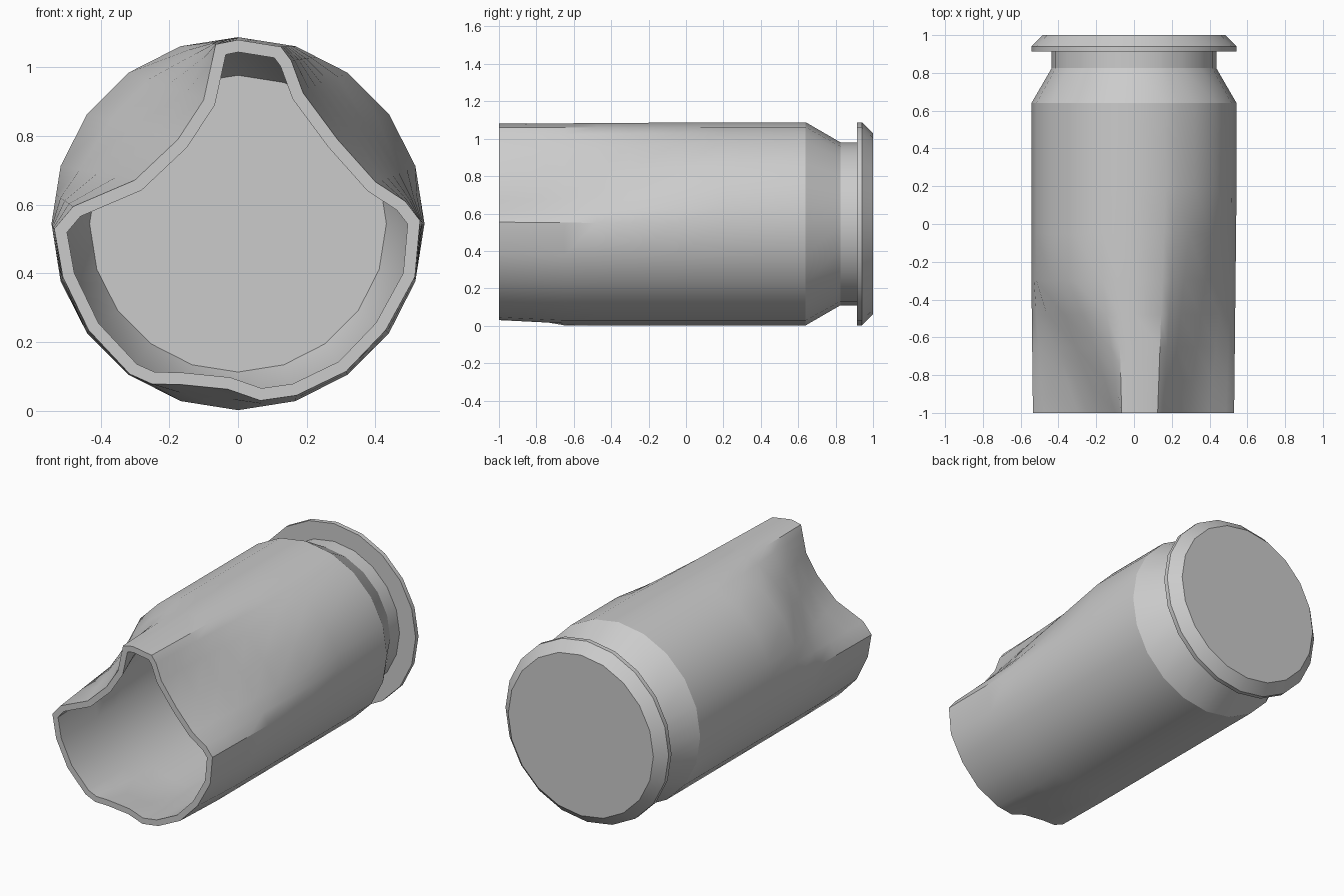
import bpy, bmesh, math
from mathutils import Vector

if "Cube" in bpy.data.objects:
    bpy.data.objects.remove(bpy.data.objects["Cube"])

R, CZ, SIDES, WALL = 0.543, 0.545, 20, 0.035

# Crimped mouth outline: (position on the 20-gon clockwise from the top, x, z)
MOUTH = [
    (0, 0, 1.08), (1, .125, 1.06), (1.4, .155, 1.02), (2, .19, .925), (3, .29, .79),
    (4, .40, .667), (4.5, .487, .61), (5, .53, .554), (6, .515, .39), (7, .43, .235),
    (8, .315, .115), (9, .17, .045), (9.6, .065, .03), (10, -.03, .063), (11, -.17, .077),
    (11.5, -.25, .078), (12, -.315, .107), (13, -.435, .235), (14, -.51, .39),
    (15, -.535, .53), (15.5, -.48, .595), (16, -.30, .672), (17, -.175, .79),
    (18, -.10, .905), (19, -.075, 1.02), (19.5, -.065, 1.067)]


def corner(k, r):
    a = 2 * math.pi * k / SIDES
    return Vector((r * math.sin(a), CZ + r * math.cos(a)))


def round_ring(r):
    out = []
    for k, _, _ in MOUTH:
        i = math.floor(k)
        out.append(corner(i, r).lerp(corner(i + 1, r), k - i))
    return out


def dent_start(k):
    # where each dent begins along the body: right, bottom, left
    if k < 5.5:
        return 0.2
    return -0.65 if k < 13.5 else -0.3


def body_ring(y):
    out = []
    for (k, x, z), p in zip(MOUTH, round_ring(R)):
        s = dent_start(k)
        w = min(1, max(0, (s - y) / (s + 1)))
        out.append(p.lerp(Vector((x, z)), w))
    return out


def inset(ring, d):
    out, n = [], len(ring)
    for i, p in enumerate(ring):
        a = (p - ring[i - 1]).normalized()
        b = (ring[(i + 1) % n] - p).normalized()
        na, nb = Vector((a.y, -a.x)), Vector((b.y, -b.x))
        m = (na + nb).normalized()
        out.append(p + m * d / max(0.7, m.dot(na)))
    return out


# Rim, groove and shoulder, then the body down to the mouth
rings = [(y, round_ring(r)) for y, r in
         ((1, .483), (.94, R), (.913, R), (.913, .436), (.825, .436))]
stations = (.64, .2, -.05, -.3, -.48, -.65, -.83, -1)
rings += [(y, body_ring(y)) for y in stations]
# Inner wall back to the floor
rings += [(y, inset(body_ring(y), WALL)) for y in reversed(stations)]
rings.append((.8, round_ring(.432)))

bm = bmesh.new()
loops = [[bm.verts.new((p.x, y, p.y)) for p in ring] for y, ring in rings]
n = len(MOUTH)
for a, b in zip(loops, loops[1:]):
    for i in range(n):
        j = (i + 1) % n
        bm.faces.new((a[i], a[j], b[j], b[i]))
bm.faces.new(loops[0])
bm.faces.new(loops[-1])
bmesh.ops.recalc_face_normals(bm, faces=bm.faces)
mesh = bpy.data.meshes.new("crimped_casing")
bm.to_mesh(mesh)
bm.free()
casing = bpy.data.objects.new("crimped_casing", mesh)
bpy.context.collection.objects.link(casing)
bpy.context.view_layer.objects.active = casing
casing.select_set(True)
bpy.ops.object.shade_smooth_by_angle(angle=math.radians(29))
